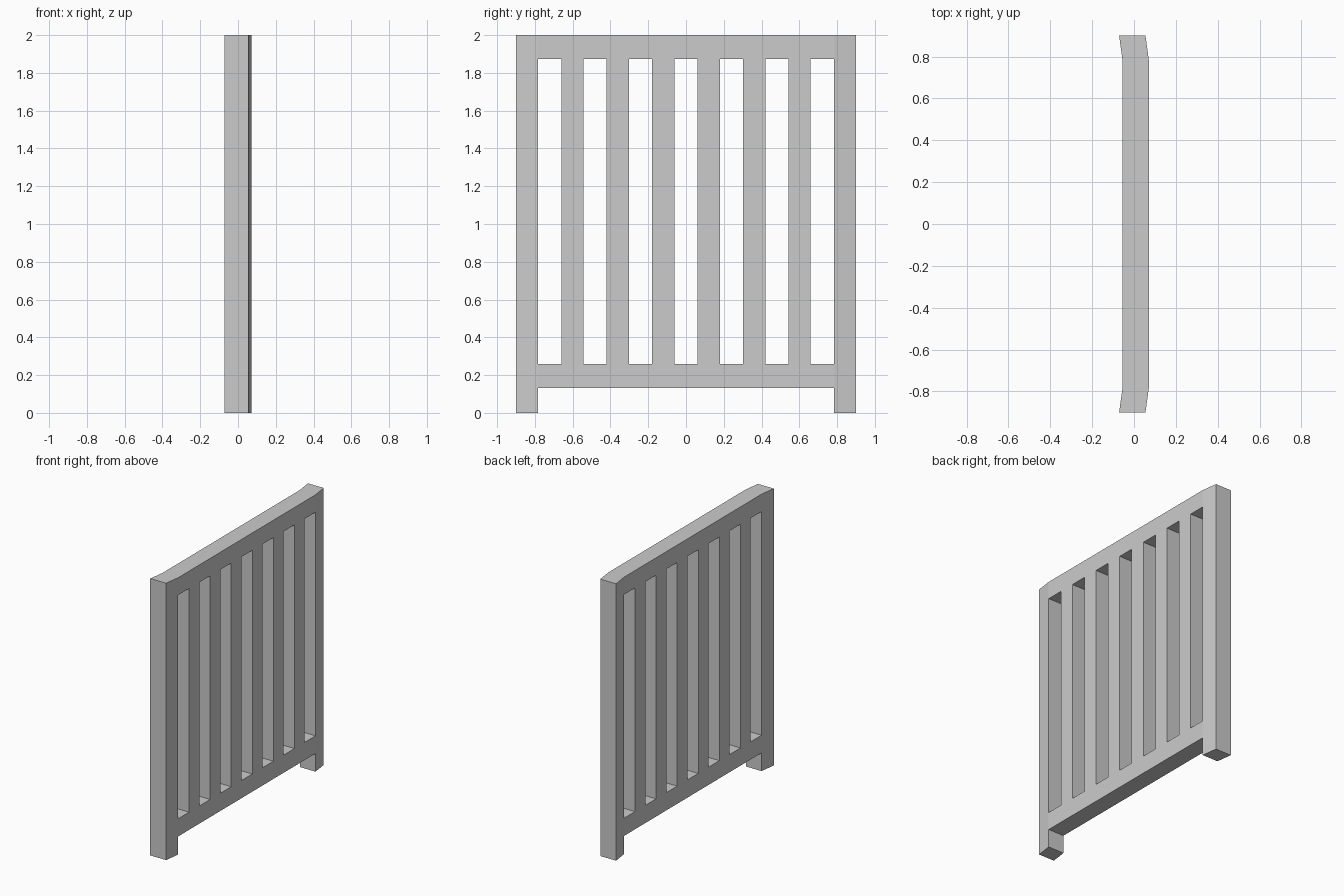
import bpy, bmesh

if "Cube" in bpy.data.objects:
    bpy.data.objects.remove(bpy.data.objects["Cube"])

DEPTH = 0.126        # thickness of the panel along x
PITCH = 0.2406       # spacing between slot centres
HALF_SLOT = 0.0615   # half width of one slot
HALF_WIDTH = 0.90

# Column edges: outer edge, then both sides of each of the seven slots, outer edge
ys = [-HALF_WIDTH]
for k in range(-3, 4):
    ys += [k * PITCH - HALF_SLOT, k * PITCH + HALF_SLOT]
ys.append(HALF_WIDTH)

# Row edges: feet, bottom rail, slats, top rail
zs = [0.0, 0.131, 0.259, 1.874, 2.0]


def back_x(y):
    """The end posts angle back towards -x at their outer edges."""
    return -0.071 if abs(y) > 0.85 else -0.055


def is_solid(col, row):
    if row == 0:                       # only the two feet reach the floor
        return col in (0, len(ys) - 2)
    if row == 2:                       # slats alternate with open slots
        return col % 2 == 0
    return True                        # rails run the full width


# Slatted panel: solid cells of the grid, extruded through the thickness
bm = bmesh.new()
grid = {(i, j): bm.verts.new((back_x(y), y, z))
        for i, y in enumerate(ys) for j, z in enumerate(zs)}
for i in range(len(ys) - 1):
    for j in range(len(zs) - 1):
        if is_solid(i, j):
            bm.faces.new([grid[i, j], grid[i, j + 1],
                          grid[i + 1, j + 1], grid[i + 1, j]])
bmesh.ops.delete(bm, geom=[v for v in bm.verts if not v.link_faces], context='VERTS')
ext = bmesh.ops.extrude_face_region(bm, geom=bm.faces[:], use_keep_orig=True)
new_verts = [g for g in ext["geom"] if isinstance(g, bmesh.types.BMVert)]
bmesh.ops.translate(bm, verts=new_verts, vec=(DEPTH, 0, 0))
bmesh.ops.recalc_face_normals(bm, faces=bm.faces[:])

mesh = bpy.data.meshes.new("slatted_panel")
bm.to_mesh(mesh)
bm.free()
panel = bpy.data.objects.new("slatted_panel", mesh)
bpy.context.collection.objects.link(panel)
